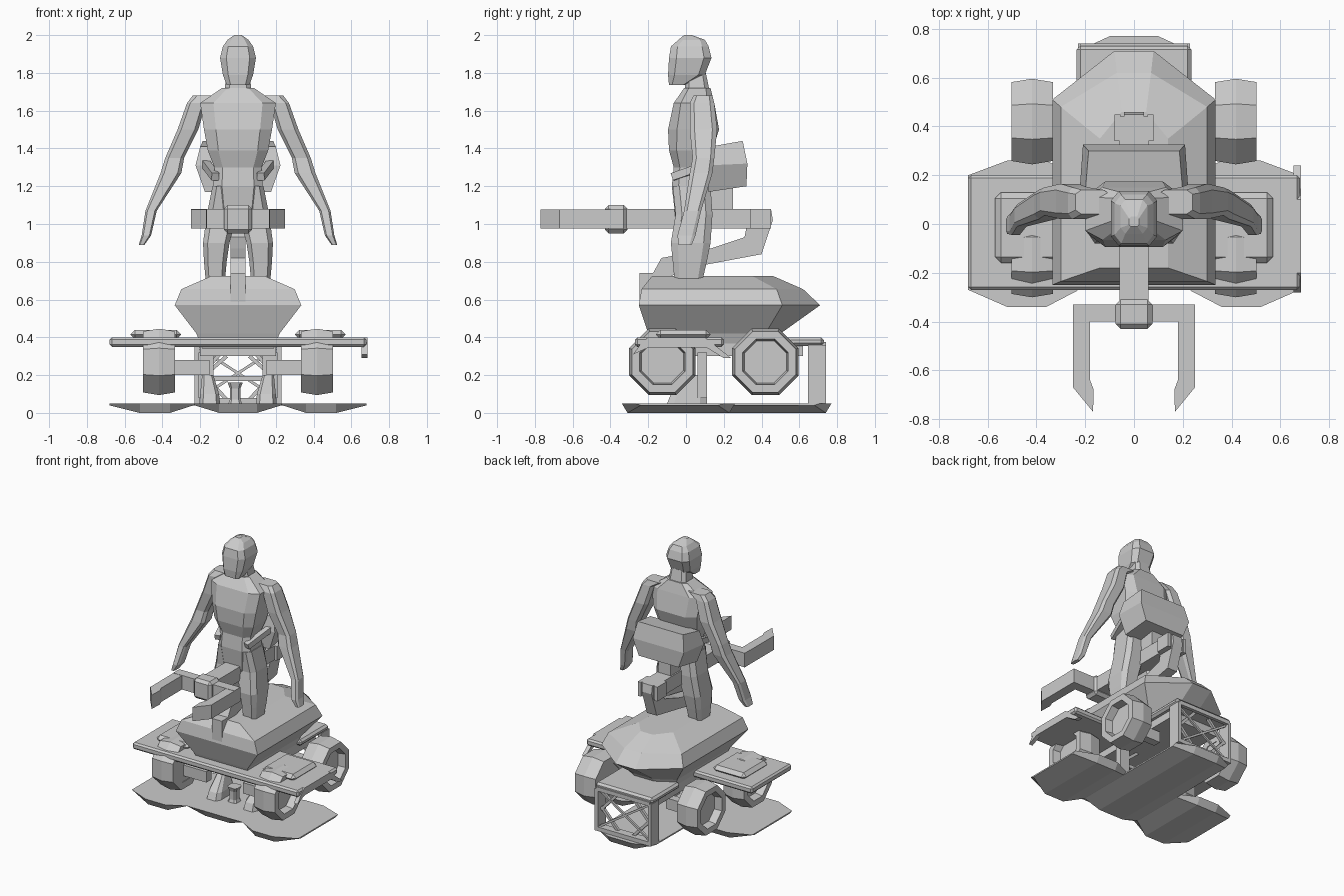
import bpy, bmesh, math
from mathutils import Vector

cube = bpy.data.objects.get("Cube")
if cube:
    bpy.data.objects.remove(cube, do_unlink=True)

grey = bpy.data.materials.new("plain_grey")
grey.use_nodes = True
GREY = (0.6, 0.6, 0.6, 1)
grey.diffuse_color = GREY
grey.node_tree.nodes["Principled BSDF"].inputs["Base Color"].default_value = GREY


def loft(name, rings, closed=False):
    """Skin a list of equal point rings, with caps unless closed on itself."""
    bm = bmesh.new()
    rows = [[bm.verts.new(p) for p in ring] for ring in rings]
    count = len(rows[0])
    pairs = list(zip(rows, rows[1:]))
    if closed:
        pairs.append((rows[-1], rows[0]))
    else:
        bm.faces.new(rows[0])
        bm.faces.new(rows[-1])
    for low, high in pairs:
        for i in range(count):
            j = (i + 1) % count
            bm.faces.new((low[i], low[j], high[j], high[i]))
    bmesh.ops.recalc_face_normals(bm, faces=bm.faces)
    mesh = bpy.data.meshes.new(name)
    bm.to_mesh(mesh)
    bm.free()
    mesh.materials.append(grey)
    obj = bpy.data.objects.new(name, mesh)
    bpy.context.collection.objects.link(obj)
    return obj


def prism(name, outline, axis, low, high):
    """Extrude an outline along x (outline is y, z) or along z (outline is x, y)."""
    def place(p, h):
        return (h, p[0], p[1]) if axis == "x" else (p[0], p[1], h)
    return loft(name, [[place(p, h) for p in outline] for h in (low, high)])


def box(name, x, y, z, bevel=0):
    obj = prism(name, [(x[0], y[0]), (x[1], y[0]), (x[1], y[1]), (x[0], y[1])], "z", *z)
    if bevel:
        mod = obj.modifiers.new("bevel", "BEVEL")
        mod.width, mod.segments = bevel, 1
    return obj


def rod(name, start, end, width):
    """Square bar between two points."""
    a, b = Vector(start), Vector(end)
    turn = (b - a).to_track_quat("Z", "Y")
    corners = [turn @ Vector((s * width / 2, t * width / 2, 0))
               for s, t in ((-1, -1), (1, -1), (1, 1), (-1, 1))]
    return loft(name, [[p + c for c in corners] for p in (a, b)])


def body(name, sections, side=1, cut=0.35):
    """Stack chamfered sections: height, centre x, half width, front y, back y."""
    rings = []
    for z, cx, hx, front, back in sections:
        cy, hy = (front + back) / 2, (back - front) / 2
        k = 1 - cut
        shape = ((1, k), (k, 1), (-k, 1), (-1, k), (-1, -k), (-k, -1), (k, -1), (1, -k))
        rings.append([(side * (cx + hx * u), cy + hy * v, z) for u, v in shape])
    return loft(name, rings)


def both(x0, x1, side):
    return tuple(sorted((x0 * side, x1 * side)))


# Scalloped ground plate: x, front, back, underside height
half = [(.68, -.27, .2, .04), (.52, -.34, .26, 0), (.36, -.34, .26, 0), (.235, -.275, .2, .04),
        (.23, -.27, .71, .04), (.1, -.27, .77, 0)]
stations = [(-x, f, b, z) for x, f, b, z in half] + half[::-1]
loft("ground_plate", [[(x, f + .03, z), (x, b - .03, z), (x, b, .05), (x, f, .05)]
                      for x, f, b, z in stations])

# Deck with raised pads and a drooping skirt on one side
box("deck", (-.68, .68), (-.27, .2), (.35, .4), .012)
skirt = [(-.28, .31), (-.24, .365), (-.2, .4), (.1, .4), (.24, .29), (.2, .29), (.11, .345), (-.2, .345)]
prism("deck_skirt", skirt, "x", .655, .685)
for side, label in ((1, "left"), (-1, "right")):
    box(label + "_deck_pad", both(.3, .57, side), (-.16, .13), (.39, .44), .025)

# Octagonal wheels with recessed hubs
def wheel(name, x, y, side):
    profile = [(-.085, .12), (-.085, .175), (0, .19), (.085, .175), (.085, .13), (.03, .12)]
    rings = []
    for i in range(8):
        a = math.radians(22.5 + 45 * i)
        rings.append([(x + side * off, y + r * math.cos(a), .27 + r * math.sin(a))
                      for off, r in profile])
    loft(name, rings, closed=True)
    disc = [(y + .125 * math.cos(math.radians(22.5 + 45 * i)),
             .27 + .125 * math.sin(math.radians(22.5 + 45 * i))) for i in range(8)]
    prism(name + "_hub", disc, "x", *sorted((x - side * .08, x + side * .03)))


for side, label in ((1, "left"), (-1, "right")):
    for y, end in ((-.125, "front"), (.42, "rear")):
        wheel(f"{end}_{label}_wheel", side * .418, y, side)
        box(f"{end}_{label}_axle", both(.15, .36, side), (y - .03, y + .03), (.2, .28))

# Hull: height, half width, front, shoulder y, rear, rear half width
hull = []
for z, w, front, mid, rear, tail in ((.34, .19, -.17, .4, .46, .08), (.42, .22, -.2, .42, .5, .08),
                                     (.57, .335, -.25, .51, .71, .08), (.655, .3, -.235, .48, .62, .07),
                                     (.725, .14, -.18, .35, .46, .05)):
    hull.append([(w, front, z), (w, mid, z), (tail, rear, z),
                 (-tail, rear, z), (-w, mid, z), (-w, front, z)])
loft("hull", hull)
box("chassis", (-.2, .2), (-.15, .62), (.3, .4))

# Rear truss frame
box("rear_shelf", (-.235, .235), (.4, .73), (.355, .4), .015)
box("rear_bumper", (-.22, .22), (.715, .74), (.345, .375))
box("rear_sill", (-.22, .22), (.68, .74), (.05, .08))
for side, label in ((1, "left"), (-1, "right")):
    box(label + "_rear_panel", both(.205, .23, side), (.645, .74), (.05, .36))
    rod(label + "_upper_brace", (side * .2, .7, .2), (side * .06, .7, .35), .02)
    rod(label + "_lower_brace", (side * .2, .7, .22), (side * .06, .7, .07), .02)
    rod(label + "_cross_brace", (side * .2, .71, .34), (-side * .2, .71, .08), .015)
    # Legs and feet under the chassis
    box(label + "_leg_post", both(.13, .21, side), (.06, .11), (.08, .32))
    body(label + "_boot", [(.05, .15, .055, -.1, .11), (.1, .15, .05, -.08, .11),
                           (.2, .16, .03, .02, .1)], side)
    rod(label + "_stay", (side * .06, .1, .3), (side * .2, .1, .18), .02)
box("cross_bar", (-.2, .2), (.08, .1), (.17, .195))
body("floor_peg", [(.04, -.015, .04, -.06, .02), (.07, -.015, .028, -.05, .01),
                   (.13, -.015, .028, -.05, .01), (.16, -.015, .04, -.06, .02)])

# Rider
body("torso", [(.98, 0, .1, -.05, .12), (1.2, 0, .13, -.075, .13), (1.3, 0, .125, -.065, .12),
               (1.39, 0, .16, -.09, .14), (1.5, 0, .18, -.095, .175), (1.64, 0, .2, -.065, .15),
               (1.72, 0, .085, -.01, .13)])
body("neck", [(1.68, 0, .075, -.01, .13), (1.8, 0, .06, 0, .105)])
body("head", [(1.735, 0, .06, -.09, .0), (1.79, 0, .08, -.095, .1), (1.88, 0, .095, -.09, .135),
              (1.94, 0, .08, -.08, .12), (1.975, 0, .055, -.04, .1), (2, 0, .02, -.01, .03)])
for side, label in ((1, "left"), (-1, "right")):
    body(label + "_arm", [(1.68, .17, .07, .04, .14), (1.64, .22, .05, .02, .15),
                          (1.5, .265, .055, .02, .165), (1.35, .335, .05, .035, .15),
                          (1.27, .355, .055, .02, .14), (1.07, .46, .03, -.01, .08),
                          (.94, .485, .025, -.045, .05), (.89, .51, .015, -.04, .03)], side)
    body(label + "_leg", [(1.2, .07, .065, -.07, .13), (1.05, .085, .08, -.055, .14),
                          (.9, .115, .07, -.08, .13), (.8, .12, .06, -.07, .11),
                          (.69, .12, .05, -.06, .085)], side)
    # Harness strap along the flank
    rod(label + "_strap", (side * .12, -.07, 1.25), (side * .18, .16, 1.33), .04)

# Backpack and its strut
pack = [((.12, 1.17), (.32, 1.2)), ((.11, 1.31), (.325, 1.32)), ((.13, 1.41), (.3, 1.44))]
loft("backpack", [[(-w, *a), (w, *a), (w * .93, *b), (-w * .93, *b)]
                  for (a, b), w in zip(pack, (.175, .225, .2))])
prism("pack_strut", [(.12, 1.2), (.25, 1.2), (.25, 1.03), (.14, 1.03)], "x", -.05, .05)

# Boom between the legs, with its return arm
box("boom", (-.06, .06), (-.34, .44), (.975, 1.08))
arm = [(.45, 1.08), (.46, 1.02), (.4, .84), (.08, .78), (-.15, .7), (-.18, .73), (-.13, .82),
       (.13, .87), (.31, .93), (.34, 1.08)]
prism("return_arm", arm, "x", -.04, .04)
box("arm_socket", (-.04, .04), (-.247, -.12), (.58, .74))
for side, label in ((1, "left"), (-1, "right")):
    box(label + "_boom_cheek", both(.055, .08, side), (.34, .45), (.975, 1.08))

# Gripper
box("gripper_block", (-.075, .075), (-.43, -.31), (.95, 1.1), .02)
box("gripper_bar", (-.25, .25), (-.4, -.33), (.975, 1.08))
for side, label in ((1, "left"), (-1, "right")):
    finger = [(.25, -.33), (.25, -.67), (.168, -.77), (.165, -.68), (.18, -.64), (.18, -.33)]
    prism(label + "_finger", [(side * x, y) for x, y in finger], "z", .975, 1.078)
